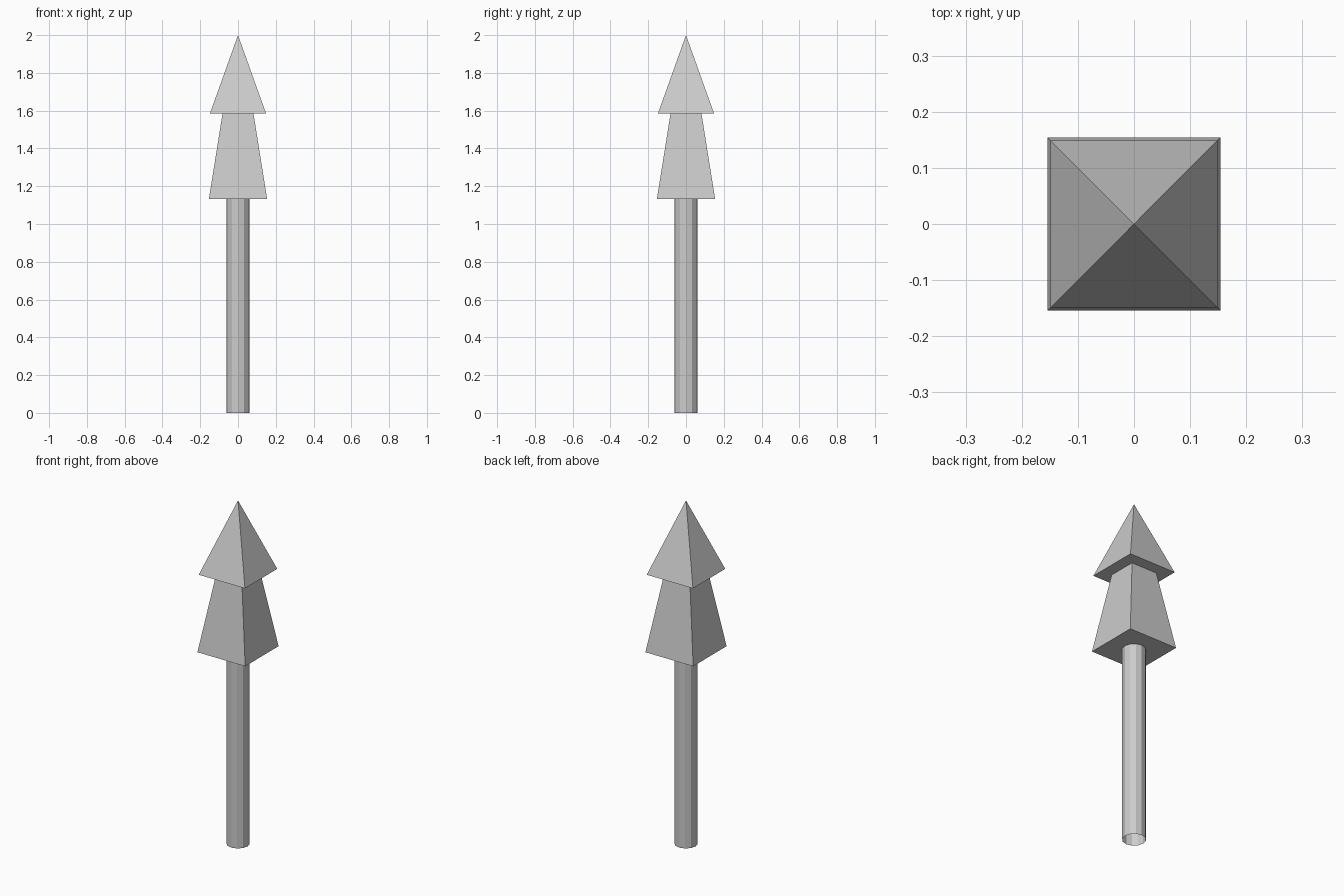
import bpy
import bmesh
from math import radians, sqrt
from mathutils import Matrix

if "Cube" in bpy.data.objects:
    bpy.data.objects.remove(bpy.data.objects["Cube"])


def tapered(name, sides, r_bottom, r_top, z0, z1, turn=0.0, capped=True):
    """Flat-faced tapered prism standing between two heights."""
    bm = bmesh.new()
    place = Matrix.Translation((0, 0, (z0 + z1) / 2)) @ Matrix.Rotation(radians(turn), 4, 'Z')
    bmesh.ops.create_cone(bm, cap_ends=capped, cap_tris=False, segments=sides,
                          radius1=r_bottom, radius2=r_top, depth=z1 - z0, matrix=place)
    bmesh.ops.remove_doubles(bm, verts=bm.verts, dist=1e-5)
    bmesh.ops.recalc_face_normals(bm, faces=bm.faces)
    mesh = bpy.data.meshes.new(name)
    bm.to_mesh(mesh)
    bm.free()
    obj = bpy.data.objects.new(name, mesh)
    bpy.context.collection.objects.link(obj)
    return obj


# Open tube trunk
tapered("trunk", 12, 0.062, 0.062, 0.0, 1.133, capped=False)

# Square foliage tiers: half widths become corner radii
tapered("lower_foliage", 4, 0.154 * sqrt(2), 0.082 * sqrt(2), 1.133, 1.584, turn=45)
tapered("upper_foliage", 4, 0.149 * sqrt(2), 0.0, 1.584, 2.0, turn=45)
